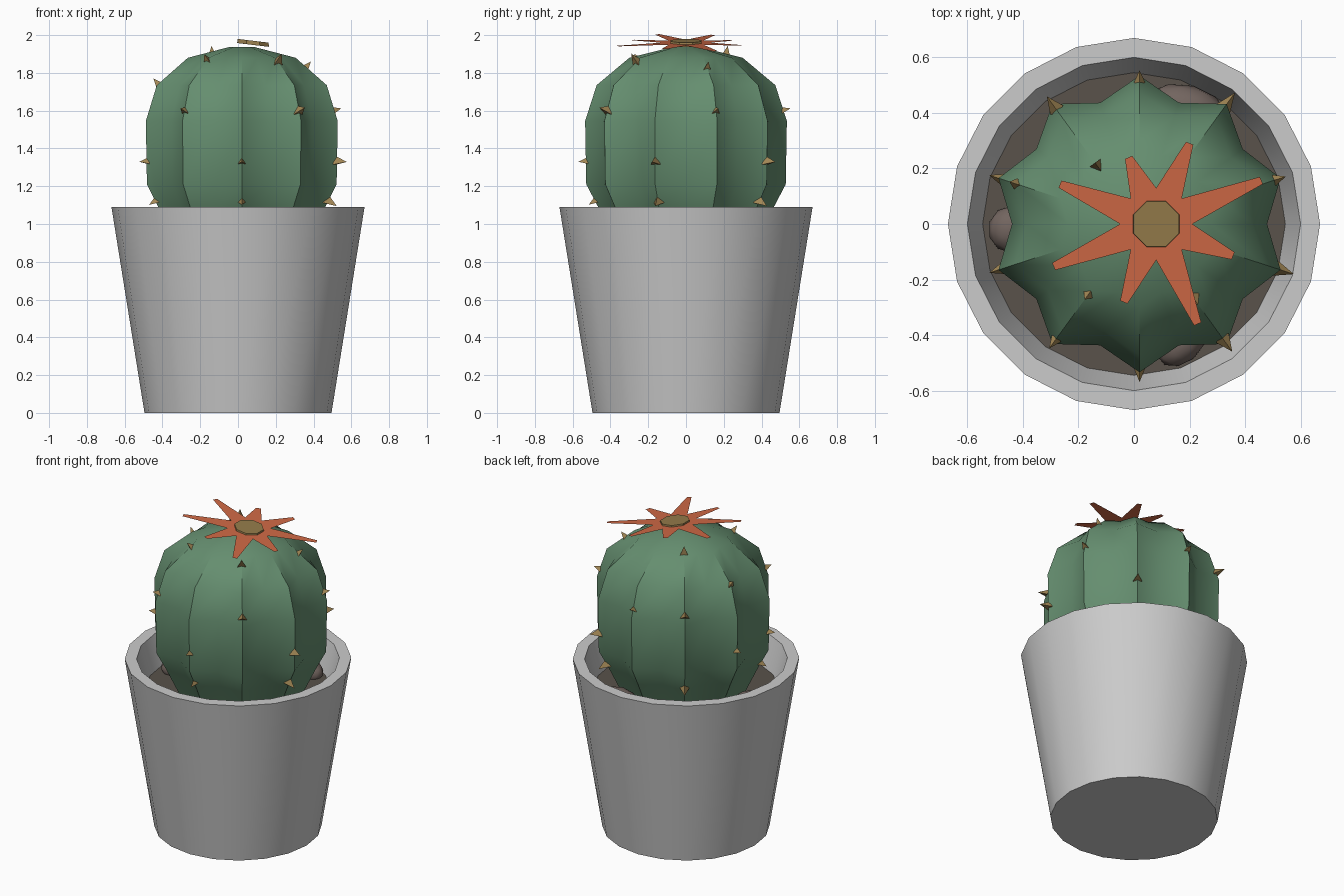
import bpy, bmesh
from math import sin, cos, pi, radians
from mathutils import Vector, Matrix

if "Cube" in bpy.data.objects:
    bpy.data.objects.remove(bpy.data.objects["Cube"])


def material(name, rgb):
    m = bpy.data.materials.new(name)
    m.diffuse_color = (*rgb, 1)
    m.use_nodes = True
    m.node_tree.nodes["Principled BSDF"].inputs["Base Color"].default_value = m.diffuse_color
    return m


GREEN = material("cactus green", (0.13, 0.27, 0.16))
SOIL = material("soil brown", (0.10, 0.085, 0.07))
STONE = material("pebble brown", (0.17, 0.13, 0.115))
SPINE = material("spine tan", (0.36, 0.24, 0.09))
PETAL = material("petal orange", (0.62, 0.14, 0.06))
HEART = material("flower heart", (0.30, 0.20, 0.07))


def finish(bm, name, mat=None, smooth=None, recalc=True):
    if recalc:
        bmesh.ops.recalc_face_normals(bm, faces=bm.faces)
    me = bpy.data.meshes.new(name)
    bm.to_mesh(me)
    bm.free()
    ob = bpy.data.objects.new(name, me)
    bpy.context.collection.objects.link(ob)
    if mat:
        me.materials.append(mat)
    if smooth:
        bpy.ops.object.select_all(action='DESELECT')
        ob.select_set(True)
        bpy.context.view_layer.objects.active = ob
        bpy.ops.object.shade_smooth_by_angle(angle=radians(smooth))
    return ob


def lathe(profile, n, cx=0, radius=lambda i: 1.0, phase=0.0):
    """Stack rings of n points and cap both ends."""
    bm = bmesh.new()
    rings = []
    for r, z in profile:
        rings.append([bm.verts.new((cx + r * radius(i) * cos(phase + 2 * pi * i / n),
                                    r * radius(i) * sin(phase + 2 * pi * i / n), z))
                      for i in range(n)])
    for a, b in zip(rings, rings[1:]):
        for i in range(n):
            j = (i + 1) % n
            bm.faces.new((a[i], a[j], b[j], b[i]))
    bm.faces.new(rings[0][::-1])
    bm.faces.new(rings[-1])
    return bm


# Pot with thick rim and inner wall
finish(lathe([(0.495, 0), (0.67, 1.09), (0.60, 1.09), (0.54, 0.88)], 20), "pot", smooth=30)

# Soil surface
bm = bmesh.new()
bmesh.ops.create_circle(bm, cap_ends=True, segments=20, radius=0.545,
                        matrix=Matrix.Translation((0, 0, 0.9)))
finish(bm, "soil", SOIL, recalc=False)

# Ten-ribbed cactus body: even points are rib crests, odd points are grooves
CX = 0.02
PROFILE = [(0.37, 0.89), (0.465, 1.09), (0.528, 1.21), (0.534, 1.545),
           (0.473, 1.735), (0.30, 1.88), (0.07, 1.937)]
finish(lathe(PROFILE, 20, CX, lambda i: 1.0 if i % 2 == 0 else 0.86, radians(18)),
       "cactus_body", GREEN, smooth=40)


def crest(z):
    """Radius and outward slope of a rib crest at height z."""
    for (r0, z0), (r1, z1) in zip(PROFILE, PROFILE[1:]):
        if z0 <= z <= z1:
            n = Vector((z1 - z0, r0 - r1)).normalized()
            return r0 + (r1 - r0) * (z - z0) / (z1 - z0), n


# Spines: rib angle -> heights
SPINES = {18: (1.6, 1.83), 54: (1.12, 1.33), 90: (1.6,), 126: (1.11, 1.6, 1.89),
          162: (1.33, 1.74), 198: (1.12, 1.33), 234: (1.6, 1.87),
          270: (1.12, 1.33), 306: (1.6, 1.86), 342: (1.12, 1.33)}
bm = bmesh.new()
for deg, heights in SPINES.items():
    a = radians(deg)
    size = 1.25 if deg in (306, 342, 54, 126) else 0.9
    for z in heights:
        r, n = crest(z)
        d = Vector((n.x * cos(a), n.x * sin(a), n.y))
        p = Vector((CX + r * cos(a), r * sin(a), z)) + d * 0.016 * size
        bmesh.ops.create_cone(bm, cap_ends=True, segments=3, radius1=0.026 * size, radius2=0,
                              depth=0.055 * size,
                              matrix=Matrix.Translation(p) @ d.to_track_quat('Z', 'Y').to_matrix().to_4x4())
finish(bm, "spines", SPINE)

# Pebbles on the soil
for k, (x, y, sx, sy, sz, rot) in enumerate([(-0.44, -0.02, 0.085, 0.085, 0.06, 0),
                                             (0.17, -0.43, 0.10, 0.07, 0.06, 40),
                                             (0.19, 0.41, 0.15, 0.09, 0.075, -15)]):
    bm = bmesh.new()
    bmesh.ops.create_icosphere(bm, subdivisions=2, radius=1,
                               matrix=Matrix.Translation((x, y, 0.92))
                               @ Matrix.Rotation(radians(rot), 4, 'Z')
                               @ Matrix.Diagonal((sx, sy, sz, 1)))
    finish(bm, f"pebble_{k + 1}", STONE, smooth=40)

# Flower: tilted flat star of eight uneven petals
FX = 0.08


def on_flower(r, a, lift=0.0):
    x = r * cos(a)
    return (FX + x, r * sin(a), 1.96 - 0.12 * x + lift)


LENGTHS = [0.41, 0.315, 0.26, 0.375, 0.40, 0.305, 0.39, 0.30]
bm = bmesh.new()
center = bm.verts.new(on_flower(0, 0))
notches = [bm.verts.new(on_flower(0.13, k * pi / 4)) for k in range(8)]
for k, length in enumerate(LENGTHS):
    a = (k + 0.5) * pi / 4
    w = 0.014 / length
    tips = [bm.verts.new(on_flower(length, a + s * w)) for s in (-1, 1)]
    b = notches[(k + 1) % 8]
    bm.faces.new((center, notches[k], b))
    bm.faces.new((notches[k], tips[0], tips[1], b))
finish(bm, "flower_petals", PETAL, recalc=False)

# Flower heart
bm = bmesh.new()
low = [bm.verts.new(on_flower(0.092, (k + 0.5) * pi / 4, -0.012)) for k in range(8)]
top = [bm.verts.new(on_flower(0.088, (k + 0.5) * pi / 4, 0.01)) for k in range(8)]
for k in range(8):
    j = (k + 1) % 8
    bm.faces.new((low[k], low[j], top[j], top[k]))
bm.faces.new(top)
bm.faces.new(low[::-1])
finish(bm, "flower_heart", HEART)
